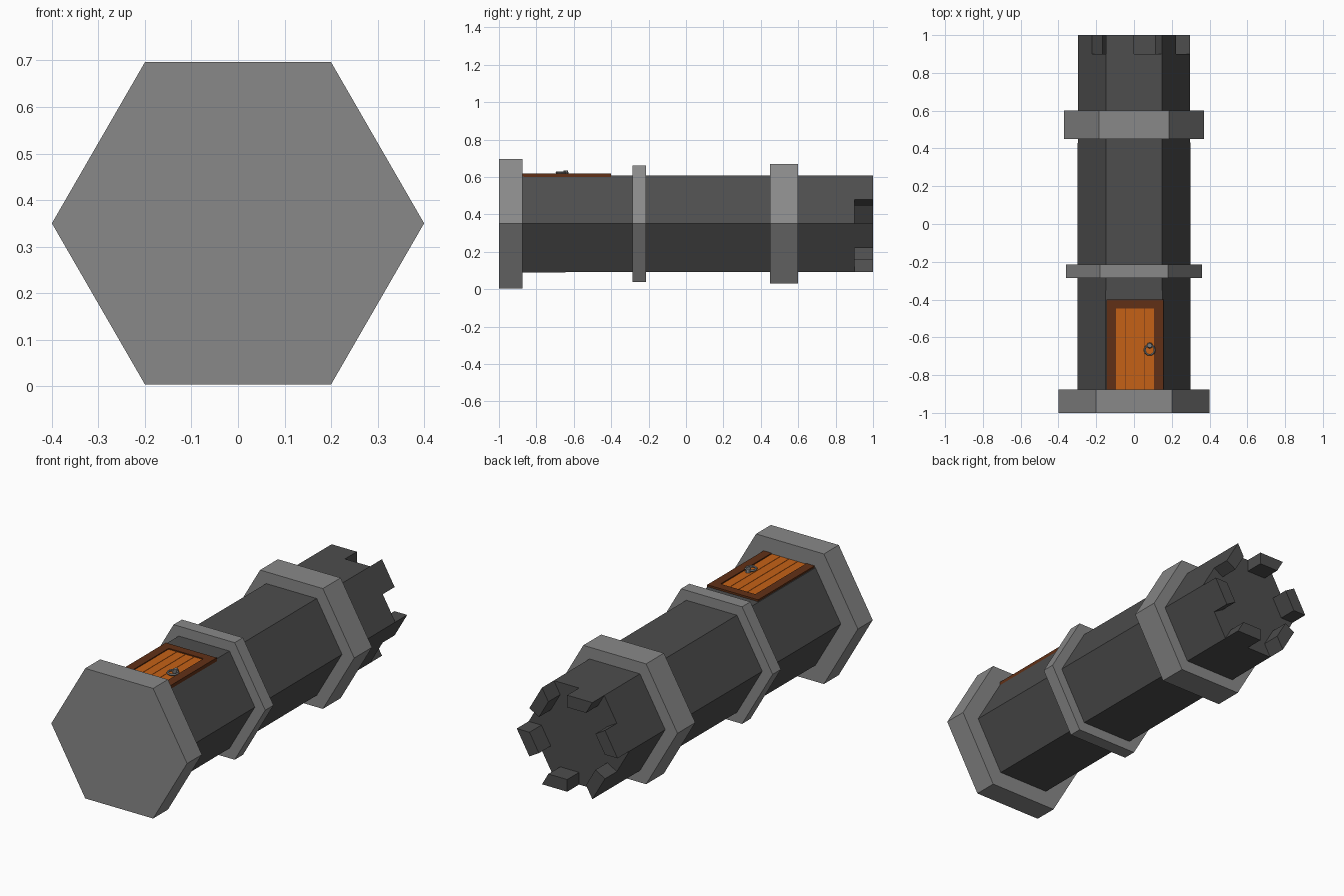
import bpy, bmesh
from math import cos, sin, pi
from mathutils import Matrix

if "Cube" in bpy.data.objects:
    bpy.data.objects.remove(bpy.data.objects["Cube"])

CZ = 0.35  # height of the tower axis, which runs along y


def material(name, rgb):
    m = bpy.data.materials.new(name)
    m.diffuse_color = (*rgb, 1)
    m.use_nodes = True
    m.node_tree.nodes["Principled BSDF"].inputs["Base Color"].default_value = m.diffuse_color
    return m


LIGHT = material("light_stone", (0.25, 0.25, 0.25))
DARK = material("dark_stone", (0.075, 0.075, 0.075))
FRAME = material("frame_wood", (0.12, 0.03, 0.008))
PLANK = material("plank_wood", (0.56, 0.12, 0.008))
IRON = material("iron", (0.2, 0.2, 0.2))


def finish(bm, name, mat):
    bmesh.ops.recalc_face_normals(bm, faces=bm.faces)
    mesh = bpy.data.meshes.new(name)
    bm.to_mesh(mesh)
    bm.free()
    mesh.materials.append(mat)
    ob = bpy.data.objects.new(name, mesh)
    bpy.context.collection.objects.link(ob)
    return ob


def extrude_y(bm, outline, y0, y1):
    """Solid from an (x, z) outline between two y positions."""
    f = bm.faces.new([bm.verts.new((x, y0, z)) for x, z in outline])
    top = bmesh.ops.extrude_face_region(bm, geom=[f], use_keep_orig=True)["geom"]
    for v in top:
        if isinstance(v, bmesh.types.BMVert):
            v.co.y = y1


def corner(r, k):
    # corners run clockwise seen from the front, starting at top left
    a = 2 * pi / 3 - k * pi / 3
    return r * cos(a), CZ + r * sin(a)


def hex_section(name, stations, mat):
    """Hexagonal solid lofted through (y, radius) stations."""
    bm = bmesh.new()
    rings = [[bm.verts.new((x, y, z)) for x, z in (corner(r, k) for k in range(6))]
             for y, r in stations]
    for a, b in zip(rings, rings[1:]):
        for k in range(6):
            j = (k + 1) % 6
            bm.faces.new((a[k], a[j], b[j], b[k]))
    bm.faces.new(rings[0])
    bm.faces.new(rings[-1])
    return finish(bm, name, mat)


def box(name, x, y, z, mat):
    bm = bmesh.new()
    extrude_y(bm, [(x[0], z[0]), (x[1], z[0]), (x[1], z[1]), (x[0], z[1])], *y)
    return finish(bm, name, mat)


# Stone base, shaft and bands
hex_section("base", [(-1, 0.40), (-0.875, 0.40)], LIGHT)
hex_section("lower_band", [(-0.285, 0.36), (-0.215, 0.36)], LIGHT)
hex_section("upper_band", [(0.45, 0.37), (0.60, 0.37)], LIGHT)
hex_section("shaft", [(-0.875, 0.30), (0.9, 0.297)], DARK)

# Battlements: each covers half of one side, from a corner to the middle
bm = bmesh.new()
for k in range(6):
    outline = []
    for r in (0.297, 0.222):
        a, b = corner(r, k), corner(r, k + 1)
        mid = ((a[0] + b[0]) / 2, (a[1] + b[1]) / 2)
        outline += [a, mid] if r > 0.25 else [mid, a]
    extrude_y(bm, outline, 0.9, 1.0)
finish(bm, "battlements", DARK)

# Door frame
Z0 = 0.60
box("frame_left", (-0.145, -0.097), (-0.875, -0.40), (Z0, 0.619), FRAME)
box("frame_right", (0.108, 0.155), (-0.875, -0.40), (Z0, 0.619), FRAME)
box("frame_top", (-0.097, 0.108), (-0.445, -0.40), (Z0, 0.619), FRAME)

# Door planks with narrow gaps over a dark backing
box("door_backing", (-0.097, 0.108), (-0.875, -0.445), (Z0, 0.6115), FRAME)
for i in range(4):
    x = -0.096 + i * 0.051
    box(f"door_plank_{i + 1}", (x, x + 0.049), (-0.875, -0.448), (Z0, 0.615), PLANK)

# Ring handle and its mount
bm = bmesh.new()
N, M = 10, 5
ring = []
for i in range(N):
    a = 2 * pi * i / N
    ring.append([])
    for j in range(M):
        b = 2 * pi * j / M
        r = 0.026 + 0.006 * cos(b)
        ring[i].append(bm.verts.new((0.083 + r * cos(a), -0.667 + r * sin(a),
                                     0.623 + 0.006 * sin(b))))
for i in range(N):
    for j in range(M):
        i2, j2 = (i + 1) % N, (j + 1) % M
        bm.faces.new((ring[i][j], ring[i2][j], ring[i2][j2], ring[i][j2]))
finish(bm, "handle_ring", IRON)

bm = bmesh.new()
bmesh.ops.create_cone(bm, cap_ends=True, segments=8, radius1=0.017, radius2=0.012,
                      depth=0.022, matrix=Matrix.Translation((0.083, -0.643, 0.623)))
finish(bm, "handle_mount", IRON)
